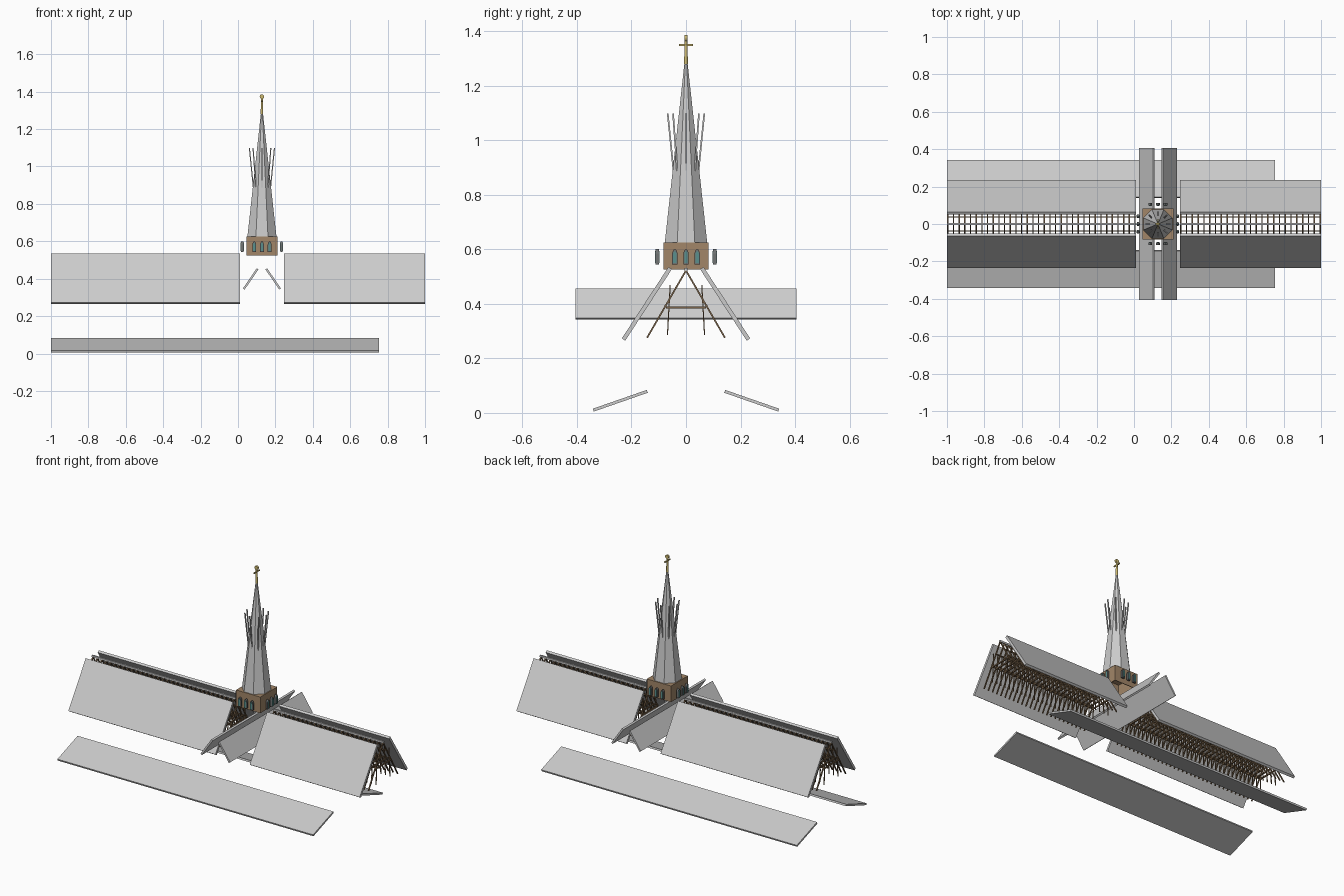
import bpy, bmesh, math
from mathutils import Vector, Matrix

if "Cube" in bpy.data.objects:
    bpy.data.objects.remove(bpy.data.objects["Cube"])

CX = 0.128  # crossing / tower axis


def mat(name, c):
    m = bpy.data.materials.new(name)
    m.diffuse_color = (*c, 1)
    m.use_nodes = True
    m.node_tree.nodes["Principled BSDF"].inputs["Base Color"].default_value = m.diffuse_color
    return m


WOOD = mat("dark_timber", (0.20, 0.13, 0.07))
BROWN = mat("tower_timber", (0.36, 0.24, 0.14))
GOLD = mat("gilt", (0.60, 0.48, 0.16))
GLASS = mat("teal_glass", (0.10, 0.28, 0.27))
FRAME = mat("window_frame", (0.16, 0.17, 0.17))


def finish(name, bm, material=None):
    bmesh.ops.recalc_face_normals(bm, faces=bm.faces)
    me = bpy.data.meshes.new(name)
    bm.to_mesh(me)
    bm.free()
    ob = bpy.data.objects.new(name, me)
    bpy.context.collection.objects.link(ob)
    if material:
        me.materials.append(material)
    return ob


def box(bm, centre, size, rot=None):
    m = Matrix.Translation(centre) @ (rot or Matrix()) @ Matrix.Diagonal((*size, 1))
    return bmesh.ops.create_cube(bm, size=1, matrix=m)["verts"]


def beam(bm, a, b, w, d):
    """Rectangular bar from a to b; w lies across the bar, d through it."""
    a, b = Vector(a), Vector(b)
    z = (b - a).normalized()
    x = Vector((1, 0, 0)) if abs(z.x) < 0.9 else Vector((0, 1, 0))
    x = (x - z * x.dot(z)).normalized()
    rot = Matrix((x, z.cross(x), z)).transposed().to_4x4()
    box(bm, (a + b) / 2, (w, d, (b - a).length), rot)


# Roof slabs: nave halves, lower aisles and transept
def nave_slab(name, x0, x1, low, high, t):
    for s, side in ((-1, "front"), (1, "back")):
        bm = bmesh.new()
        xm = (x0 + x1) / 2
        beam(bm, (xm, s * low[0], low[1]), (xm, s * high[0], high[1]), x1 - x0, t)
        finish(f"{name}_{side}", bm)


SPANS = (("west", -1.0, 0.01), ("east", 0.245, 1.0))
for tag, a, b in SPANS:
    nave_slab(f"nave_roof_{tag}", a, b, (0.229, 0.269), (0.058, 0.531), 0.015)
nave_slab("aisle_roof", -1.0, 0.755, (0.34, 0.01), (0.142, 0.079), 0.011)

for s, side in ((-1, "left"), (1, "right")):
    bm = bmesh.new()
    lo, hi = Vector((CX + s * 0.097, 0, 0.345)), Vector((CX + s * 0.023, 0, 0.453))
    ang = math.atan2(hi.x - lo.x, hi.z - lo.z)
    box(bm, (lo + hi) / 2, (0.011, 0.81, (hi - lo).length), Matrix.Rotation(ang, 4, "Y"))
    finish(f"transept_roof_{side}", bm)

# Timber roof trusses, ridge and purlins
for tag, a, b in SPANS:
    bm = bmesh.new()
    n = round((b - a) / 0.031)
    for i in range(n + 1):
        x = a + 0.005 + (b - a - 0.01) * i / n
        for s in (-1, 1):
            beam(bm, (x, s * 0.143, 0.275), (x, 0, 0.522), 0.007, 0.006)
            beam(bm, (x, s * 0.068, 0.285), (x, s * 0.058, 0.468), 0.005, 0.004)
        box(bm, (x, 0, 0.386), (0.007, 0.145, 0.008))
    finish(f"roof_trusses_{tag}", bm, WOOD)

    bm = bmesh.new()
    for s in (-1, 1):
        for y, z in ((0.037, 0.458), (0.075, 0.393)):
            box(bm, ((a + b) / 2, s * y, z), (b - a, 0.006, 0.006))
    finish(f"purlins_{tag}", bm, WOOD)

    bm = bmesh.new()
    box(bm, ((a + b) / 2, 0, 0.525), (b - a, 0.011, 0.011))
    finish(f"ridge_beam_{tag}", bm)

# Tower base, hollow and open underneath
bm = bmesh.new()
box(bm, (CX, 0, 0.575), (0.166, 0.166, 0.1))
bmesh.ops.delete(bm, geom=[f for f in bm.faces if f.calc_center_median().z < 0.53], context="FACES")
base = finish("tower_base", bm, BROWN)
sol = base.modifiers.new("walls", "SOLIDIFY")
sol.thickness = 0.006
sol.offset = -1


# Pointed windows standing off each face of the tower
def lancet(w, h):
    """Pointed arch outline, origin at the sill centre."""
    spring = h - w * 0.9
    arc = [(w / 2 * math.cos(t), spring + w * 0.9 * math.sin(t) ** 1.2)
           for t in (0, 0.4, 0.8, 1.2)]
    right = [(w / 2, 0)] + arc
    return right + [(0, h)] + [(-x, z) for x, z in reversed(right)]


def extrude(bm, outline, z, y, depth, x, turn):
    m = Matrix.Translation((CX, 0, z)) @ Matrix.Rotation(turn, 4, "Z")
    vs = [bm.verts.new(m @ Vector((x + px, y - depth / 2, pz))) for px, pz in outline]
    f = bm.faces.new(vs)
    out = bmesh.ops.extrude_face_region(bm, geom=[f])["geom"]
    shift = m.to_3x3() @ Vector((0, depth, 0))
    bmesh.ops.translate(bm, vec=shift, verts=[v for v in out if isinstance(v, bmesh.types.BMVert)])


frames, panes = bmesh.new(), bmesh.new()
for k in range(4):
    for x in (-0.041, 0, 0.041):
        extrude(frames, lancet(0.02, 0.056), 0.544, -0.105, 0.012, x, k * math.pi / 2)
        extrude(panes, lancet(0.012, 0.044), 0.549, -0.105, 0.017, x, k * math.pi / 2)
finish("window_frames", frames, FRAME)
finish("window_panes", panes, GLASS)

# Octagonal spire with flat sides facing the axes
bm = bmesh.new()
bmesh.ops.create_cone(bm, cap_ends=True, segments=8, radius1=0.084, radius2=0.006, depth=0.66,
                      matrix=Matrix.Translation((CX, 0, 0.955)) @ Matrix.Rotation(math.pi / 8, 4, "Z"))
finish("spire", bm)

# Ribs splaying out of the spire
bm = bmesh.new()
for k in range(8):
    c, s = math.cos(k * math.pi / 4), math.sin(k * math.pi / 4)
    beam(bm, (CX + 0.038 * c, 0.038 * s, 0.81), (CX + 0.067 * c, 0.067 * s, 1.098), 0.006, 0.006)
finish("spire_ribs", bm)

# Finial: post, crossbar and disc
bm = bmesh.new()
bmesh.ops.create_cone(bm, cap_ends=True, segments=12, radius1=0.007, radius2=0.005, depth=0.09,
                      matrix=Matrix.Translation((CX, 0, 1.325)))
finish("finial_post", bm, GOLD)
bm = bmesh.new()
box(bm, (CX, 0, 1.349), (0.007, 0.052, 0.007))
finish("finial_crossbar", bm, GOLD)
bm = bmesh.new()
bmesh.ops.create_cone(bm, cap_ends=True, segments=16, radius1=0.012, radius2=0.012, depth=0.01,
                      matrix=Matrix.Translation((CX, 0, 1.374)) @ Matrix.Rotation(math.pi / 2, 4, "X"))
finish("finial_disc", bm, GOLD)
